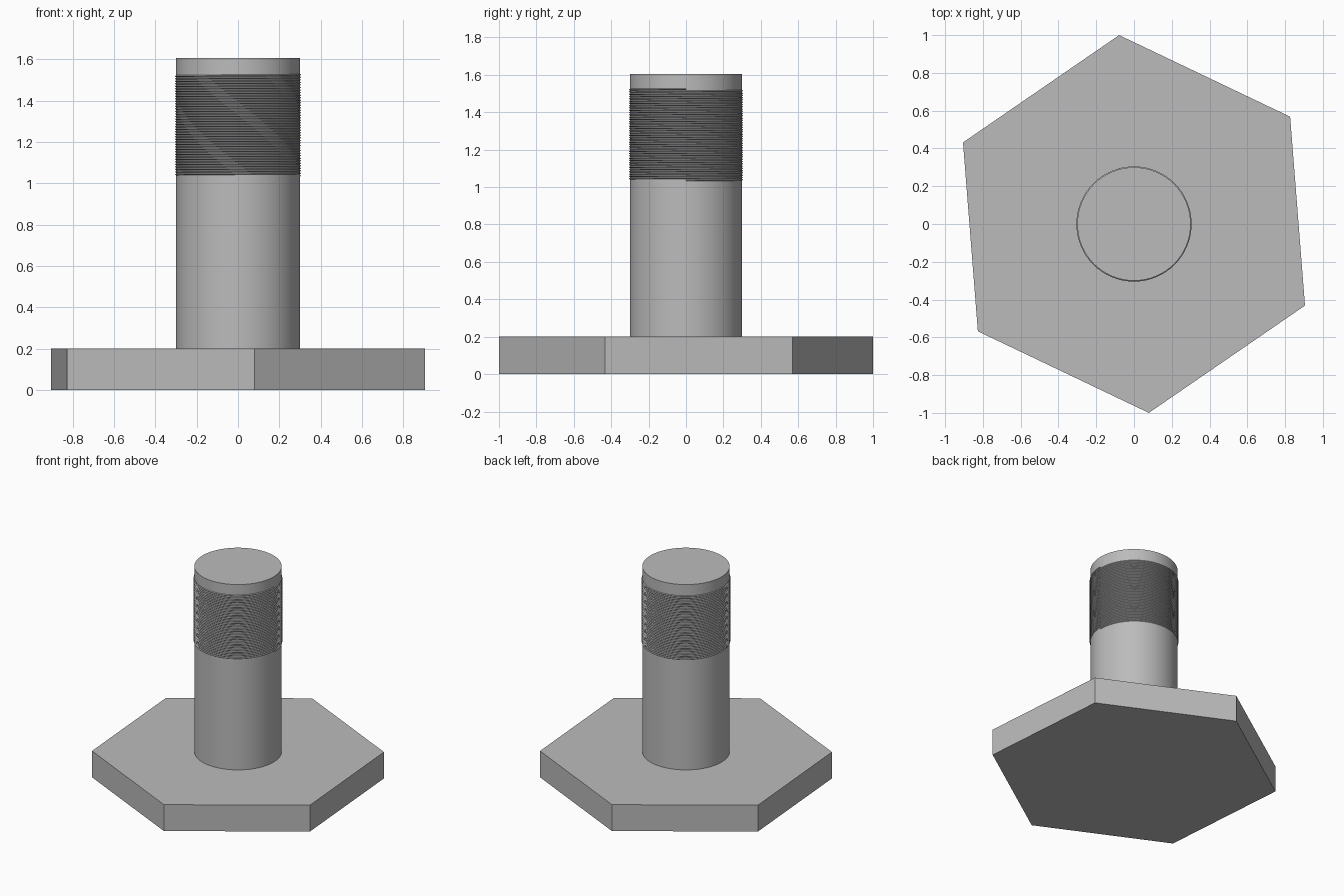
import bpy, bmesh, math

cube = bpy.data.objects.get("Cube")
if cube:
    bpy.data.objects.remove(cube, do_unlink=True)

steel = bpy.data.materials.new("grey steel")
steel.use_nodes = True
steel.diffuse_color = (0.5, 0.5, 0.5, 1)
steel.node_tree.nodes["Principled BSDF"].inputs["Base Color"].default_value = (0.5, 0.5, 0.5, 1)


def prism(name, sides, radius, bottom, top, turn=0.0):
    bpy.ops.mesh.primitive_cylinder_add(
        vertices=sides, radius=radius, depth=top - bottom,
        location=(0, 0, (bottom + top) / 2), rotation=(0, 0, turn))
    obj = bpy.context.object
    obj.name = name
    obj.data.materials.append(steel)
    return obj


# Flat hexagonal head, turned slightly about the axis
HEAD_TOP = 0.2
prism("hex_head", 6, 1.003, 0, HEAD_TOP, math.radians(4.5))

# Round shank rising from the head
SHANK_RADIUS = 0.3
shank = prism("shank", 64, SHANK_RADIUS, HEAD_TOP, 1.605)
bpy.ops.object.shade_smooth_by_angle()

# Fine helical thread: a small V profile swept upwards around the shank
THREAD_BOTTOM, THREAD_TOP, TURNS = 1.03, 1.53, 40
pitch = (THREAD_TOP - THREAD_BOTTOM) / (TURNS + 1)
bm = bmesh.new()
profile = [(SHANK_RADIUS - 0.002, 0), (SHANK_RADIUS + 0.005, pitch / 2),
           (SHANK_RADIUS - 0.002, pitch)]
verts = [bm.verts.new((r, 0, THREAD_BOTTOM + z)) for r, z in profile]
for a, b in zip(verts, verts[1:]):
    bm.edges.new((a, b))
mesh = bpy.data.meshes.new("thread")
bm.to_mesh(mesh)
bm.free()
mesh.materials.append(steel)
thread = bpy.data.objects.new("thread", mesh)
bpy.context.collection.objects.link(thread)
screw = thread.modifiers.new("helix", "SCREW")
screw.axis = "Z"
screw.angle = math.tau
screw.screw_offset = pitch
screw.iterations = TURNS
screw.steps = screw.render_steps = 64
screw.use_normal_calculate = True
screw.use_smooth_shade = False
